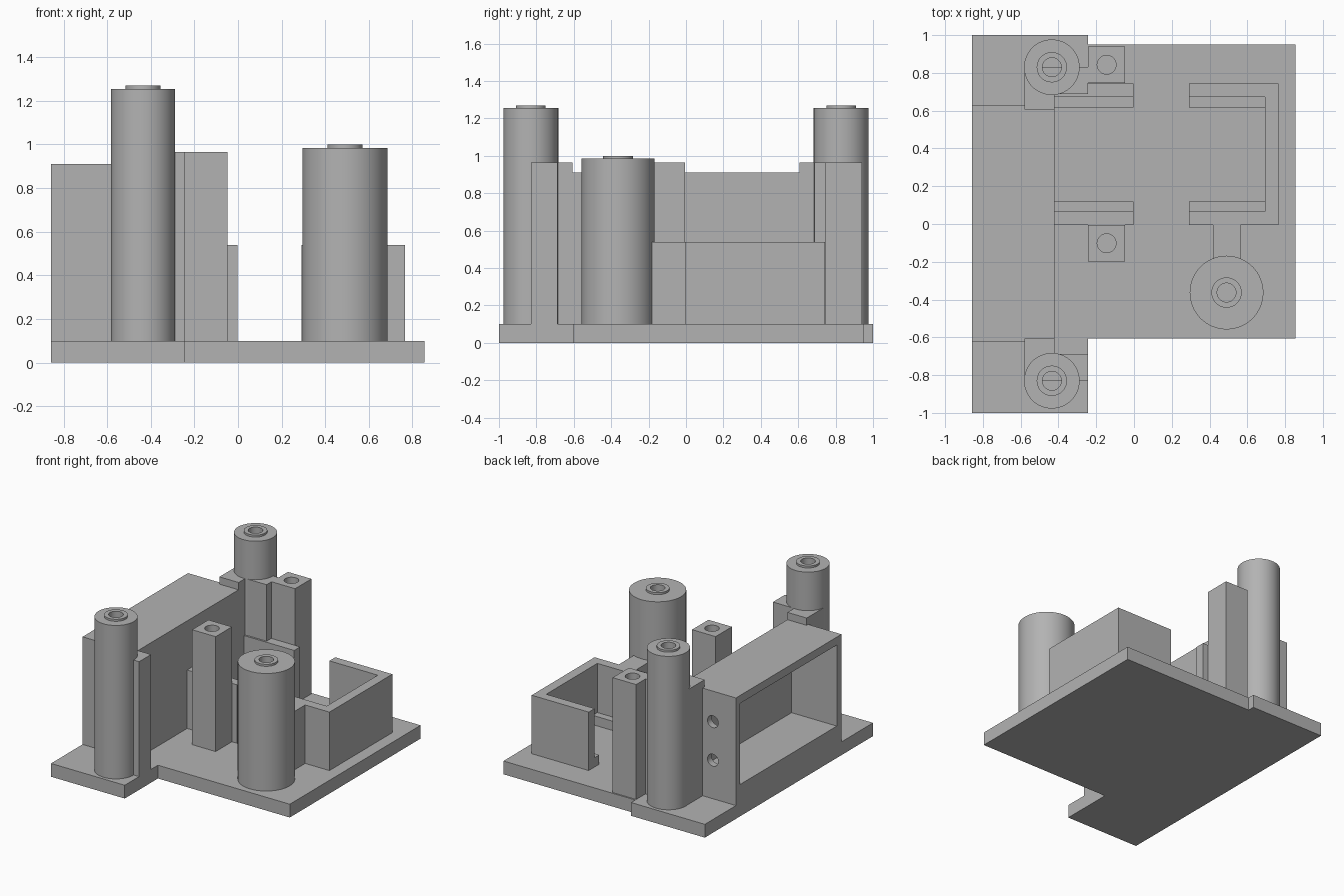
import bpy, bmesh, math
from mathutils import Matrix

cube = bpy.data.objects.get("Cube")
if cube:
    bpy.data.objects.remove(cube, do_unlink=True)

GREY = (0.45, 0.45, 0.45, 1)
grey = bpy.data.materials.new("plain grey")
grey.use_nodes = True
grey.diffuse_color = GREY
grey.node_tree.nodes["Principled BSDF"].inputs["Base Color"].default_value = GREY

FLOOR = 0.1      # top of the base plate
WALL = 0.54      # top of the cradle walls
POST = 0.965     # top of the posts and brackets


def finish(name, bm):
    bmesh.ops.recalc_face_normals(bm, faces=bm.faces)
    mesh = bpy.data.meshes.new(name)
    bm.to_mesh(mesh)
    bm.free()
    mesh.materials.append(grey)
    obj = bpy.data.objects.new(name, mesh)
    bpy.context.collection.objects.link(obj)
    return obj


def prism(name, outline, z0, z1):
    """Extrude a flat outline upwards."""
    bm = bmesh.new()
    face = bm.faces.new([bm.verts.new((x, y, z0)) for x, y in outline])
    top = bmesh.ops.extrude_face_region(bm, geom=[face])["geom"]
    verts = [v for v in top if isinstance(v, bmesh.types.BMVert)]
    bmesh.ops.translate(bm, verts=verts, vec=(0, 0, z1 - z0))
    return finish(name, bm)


def box(name, x0, x1, y0, y1, z0, z1):
    return prism(name, [(x0, y0), (x1, y0), (x1, y1), (x0, y1)], z0, z1)


def rod(name, centre, radius, depth, rotation=Matrix()):
    bm = bmesh.new()
    bmesh.ops.create_cone(bm, cap_ends=True, segments=32, radius1=radius,
                          radius2=radius, depth=depth,
                          matrix=Matrix.Translation(centre) @ rotation)
    return finish(name, bm)


def smooth(obj):
    bpy.ops.object.select_all(action='DESELECT')
    obj.select_set(True)
    bpy.context.view_layer.objects.active = obj
    bpy.ops.object.shade_smooth_by_angle(angle=math.radians(30))


def cut(obj, cutters):
    """Subtract the cutters, then discard them."""
    for cutter in cutters:
        mod = obj.modifiers.new("cut", 'BOOLEAN')
        mod.operation, mod.solver, mod.object = 'DIFFERENCE', 'EXACT', cutter
    graph = bpy.context.evaluated_depsgraph_get()
    result = bpy.data.meshes.new_from_object(obj.evaluated_get(graph))
    obj.modifiers.clear()
    obj.data = result
    for cutter in cutters:
        bpy.data.objects.remove(cutter, do_unlink=True)
    smooth(obj)


def pillar(name, x, y, radius, height):
    """Round column with a raised collar and a blind screw hole."""
    rim, hole, lip = 0.08, 0.05, 0.015
    profile = [(0, FLOOR), (radius, FLOOR), (radius, height), (rim, height),
               (rim, height + lip), (hole, height + lip),
               (hole, height - 0.3), (0, height - 0.3)]
    bm = bmesh.new()
    verts = [bm.verts.new((r, 0, z)) for r, z in profile]
    edges = [bm.edges.new(pair) for pair in zip(verts, verts[1:])]
    bmesh.ops.spin(bm, geom=verts + edges, cent=(0, 0, 0), axis=(0, 0, 1),
                   angle=math.tau, steps=64)
    bmesh.ops.remove_doubles(bm, verts=bm.verts, dist=0.0005)
    bmesh.ops.translate(bm, verts=bm.verts, vec=(x, y, 0))
    smooth(finish(name, bm))


# Base plate with one wide strip along the side
prism("base_plate", [(-0.857, -1), (-0.243, -1), (-0.243, -0.605),
                     (0.855, -0.605), (0.855, 0.95), (-0.243, 0.95),
                     (-0.243, 1), (-0.857, 1)], 0, FLOOR)

# Housing, open on the outer side, with two holes through the rear end
housing = box("housing", -0.857, -0.42, -0.625, 0.63, FLOOR, 0.91)
sideways = Matrix.Rotation(math.pi / 2, 4, 'X')
cut(housing, [box("pocket_cutter", -0.95, -0.48, -0.57, 0.58, 0.24, 0.85)] +
    [rod("screw_hole_cutter", (-0.665, 0.63, z), 0.045, 0.2, sideways)
     for z in (0.39, 0.68)])

# Stepped brackets tying the housing to the tall pillars
for name, side in (("front", -1), ("rear", 1)):
    prism(name + "_bracket", [(x, side * y) for x, y in (
        (-0.58, 0.607), (-0.42, 0.607), (-0.42, 0.687), (-0.243, 0.687),
        (-0.243, 0.83), (-0.58, 0.83))], FLOOR, POST)
    pillar(name + "_tall_pillar", -0.435, side * 0.83, 0.147, 1.255)

# Wide pillar and its web
pillar("wide_pillar", 0.49, -0.363, 0.195, 0.985)
box("pillar_web", 0.417, 0.563, -0.2, 0.0, FLOOR, WALL)

# Square posts with screw holes
for name, y in (("front_post", -0.102), ("rear_post", 0.843)):
    post = box(name, -0.243, -0.047, y - 0.097, y + 0.097, FLOOR, POST)
    cut(post, [rod("post_hole_cutter", (-0.145, y, POST), 0.05, 0.6)])

# Cradle walls: a channel on one side, straight walls by the housing
Y0, Y1, T = -0.005, 0.743, 0.07
prism("cradle_channel", [(0.29, Y0), (0.765, Y0), (0.765, Y1), (0.29, Y1),
                         (0.29, Y1 - T), (0.693, Y1 - T), (0.693, Y0 + T),
                         (0.29, Y0 + T)], FLOOR, WALL)
for name, wall_y, ledge_y in (("front", Y0, Y0 + T),
                              ("rear", Y1 - T, Y1 - T - 0.055)):
    box(name + "_cradle_wall", -0.42, -0.003, wall_y, wall_y + T, FLOOR, WALL)
    # Low ledges along the inside of the walls
    for side, x0, x1 in (("inner", -0.42, -0.003), ("outer", 0.29, 0.693)):
        box(f"{name}_{side}_ledge", x0, x1, ledge_y, ledge_y + 0.055,
            FLOOR, 0.17)
